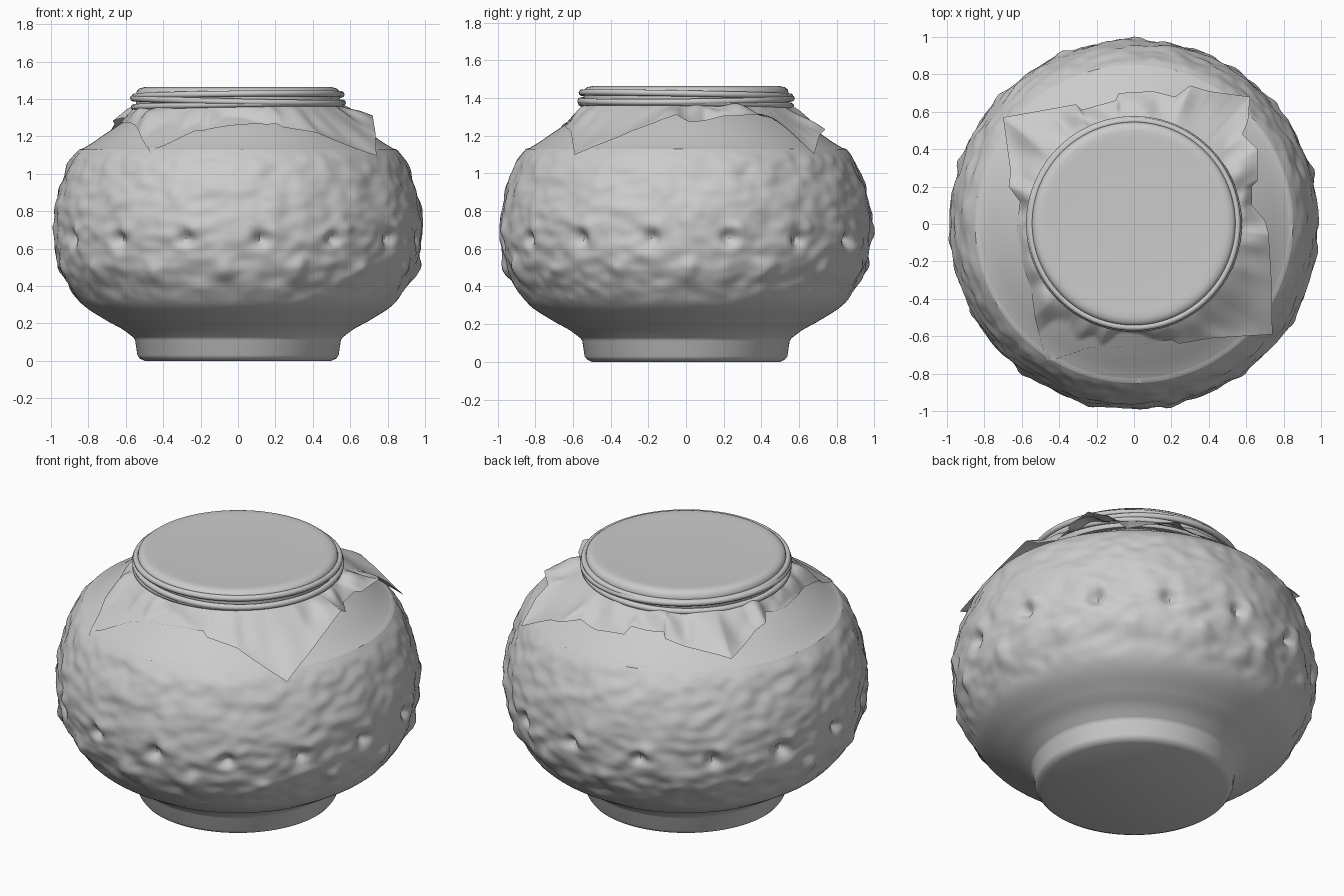
import bpy, bmesh
from math import sin, cos, pi, atan2, hypot, exp, radians
from mathutils import Vector, noise

if "Cube" in bpy.data.objects:
    bpy.data.objects.remove(bpy.data.objects["Cube"])


def add_object(name, bm, angle=40):
    bmesh.ops.recalc_face_normals(bm, faces=bm.faces)
    me = bpy.data.meshes.new(name)
    bm.to_mesh(me)
    bm.free()
    ob = bpy.data.objects.new(name, me)
    bpy.context.collection.objects.link(ob)
    bpy.ops.object.select_all(action='DESELECT')
    ob.select_set(True)
    bpy.context.view_layer.objects.active = ob
    bpy.ops.object.shade_smooth_by_angle(angle=radians(angle))
    return ob


def bridge(bm, rows, closed_rows=False):
    pairs = list(zip(rows, rows[1:]))
    if closed_rows:
        pairs.append((rows[-1], rows[0]))
    for a, b in pairs:
        n = len(a)
        for i in range(n):
            j = (i + 1) % n
            bm.faces.new((a[i], a[j], b[j], b[i]))


def smooth_profile(pts, steps):
    """Catmull-Rom through (r, z) points"""
    p = [Vector(q) for q in pts]
    p = [p[0]] + p + [p[-1]]
    out = []
    for k in range(1, len(p) - 2):
        a, b, c, d = p[k - 1:k + 3]
        for s in range(steps):
            t = s / steps
            out.append(0.5 * (2 * b + (c - a) * t + (2 * a - 5 * b + 4 * c - d) * t * t
                              + (3 * b - a - 3 * c + d) * t ** 3))
    return out + [p[-1]]


def lathe(name, profile, segs, relief=None):
    bm = bmesh.new()
    rows = []
    for r, z in profile:
        row = []
        for i in range(segs):
            a = 2 * pi * i / segs
            rr = r + (relief(a, z) if relief else 0)
            row.append(bm.verts.new((rr * cos(a), rr * sin(a), z)))
        rows.append(row)
    bridge(bm, rows)
    bm.faces.new(rows[0])
    bm.faces.new(rows[-1])
    return add_object(name, bm)


def ramp(x, a, b):
    t = min(1, max(0, (x - a) / (b - a)))
    return t * t * (3 - 2 * t)


# Jar body: hammered surface with two staggered rows of dimples
def relief(a, z):
    mask = ramp(z, 0.28, 0.4) * (1 - ramp(z, 1.06, 1.14))
    if mask == 0:
        return 0
    p = Vector((cos(a) * 6, sin(a) * 6, z * 8))
    d = 0.013 * noise.noise(p) + 0.011 * noise.noise(p * 2.1)
    for row_z, offset, depth, size in ((0.655, 0, -0.05, 0.04), (0.49, 12, 0.025, 0.05)):
        step = radians(24)
        da = (a - radians(13.6 + offset) + step / 2) % step - step / 2
        d += depth * exp(-(da * da + (z - row_z) ** 2) / (size * size))
        if offset == 0:
            d += 0.018 * exp(-((da - 0.05) ** 2 + (z - row_z - 0.05) ** 2) / 0.0025)
    return d * mask


foot = [(0.50, 0.0), (0.525, 0.012), (0.538, 0.03), (0.55, 0.11)]
belly = [(0.56, 0.125), (0.62, 0.17), (0.71, 0.22), (0.835, 0.305), (0.92, 0.43), (0.97, 0.56),
         (0.985, 0.72), (0.96, 0.90), (0.90, 1.06), (0.85, 1.13)]
shoulder = [(0.83, 1.135), (0.78, 1.165), (0.70, 1.22), (0.60, 1.285), (0.54, 1.32), (0.51, 1.35), (0.51, 1.38)]
shoulder_curve = smooth_profile(shoulder, 4)
body_curve = smooth_profile(belly, 13)
lathe("jar_body", foot + body_curve + shoulder_curve, 256, relief)

# Lid under the stretched cloth
lathe("lid", [(0.50, 1.33), (0.535, 1.335), (0.545, 1.35), (0.545, 1.425), (0.54, 1.445),
              (0.525, 1.457), (0.50, 1.463), (0.47, 1.461), (0.2, 1.46)], 96)


# Cord wound around the rim
def cord(name, z, major, tilt, phase):
    bm = bmesh.new()
    rows = []
    for i in range(96):
        a = 2 * pi * i / 96
        zc = z + tilt * sin(a + phase)
        row = []
        for k in range(10):
            b = 2 * pi * k / 10
            r = major + 0.017 * cos(b)
            row.append(bm.verts.new((r * cos(a), r * sin(a), zc + 0.017 * sin(b))))
        rows.append(row)
    bridge(bm, rows, True)
    add_object(name, bm)


cord("cord_top", 1.418, 0.553, 0.012, 2.6)
cord("cord_middle", 1.392, 0.560, 0.014, 5.2)
cord("cord_bottom", 1.365, 0.556, 0.012, 2.2)

# Cloth skirt: square hem, gathered under the cord
hem = [(0.74, -0.59, 1.10), (0.735, -0.3, 1.22), (0.72, -0.05, 1.31), (0.70, 0.02, 1.27),
       (0.63, 0.10, 1.28), (0.63, 0.20, 1.30), (0.66, 0.23, 1.30), (0.66, 0.40, 1.32),
       (0.58, 0.48, 1.28), (0.61, 0.55, 1.22), (0.62, 0.68, 1.10), (0.40, 0.71, 1.21),
       (0.30, 0.74, 1.23), (0.22, 0.68, 1.24), (0.10, 0.71, 1.23), (-0.08, 0.70, 1.24),
       (-0.10, 0.66, 1.28), (-0.28, 0.61, 1.27), (-0.31, 0.64, 1.25), (-0.70, 0.57, 1.21),
       (-0.66, 0.28, 1.27), (-0.67, 0.20, 1.28), (-0.61, 0.12, 1.30), (-0.63, -0.05, 1.26),
       (-0.60, -0.20, 1.27), (-0.55, -0.35, 1.26), (-0.53, -0.50, 1.22), (-0.47, -0.74, 1.09),
       (-0.23, -0.66, 1.17), (-0.18, -0.67, 1.22), (0.0, -0.65, 1.22), (0.20, -0.62, 1.27),
       (0.24, -0.64, 1.25), (0.42, -0.61, 1.22)]
upper = sorted((p[0], p[1]) for p in body_curve[-30:] + shoulder_curve)


def jar_height(r):
    for (r0, z0), (r1, z1) in zip(upper, upper[1:]):
        if r0 <= r <= r1 and r1 > r0:
            return z0 + (z1 - z0) * (r - r0) / (r1 - r0)
    return 0


bm = bmesh.new()
rows = [[] for _ in range(15)]
for p, q in zip(hem, hem[1:] + hem[:1]):
    p, q = Vector(p), Vector(q)
    n = max(2, int((q - p).length / 0.014))
    for s in range(n):
        edge = p.lerp(q, s / n)
        a = atan2(edge.y, edge.x)
        top = Vector((0.545 * cos(a), 0.545 * sin(a), 1.365))
        for k, row in enumerate(rows):
            t = k / (len(rows) - 1)
            v = top.lerp(edge, t)
            fold = noise.noise(Vector((cos(a) * 5, sin(a) * 5, t * 0.8)))
            v.z += 0.05 * fold * sin(pi * t) + 0.012 * fold * t
            v.z = max(v.z, jar_height(hypot(v.x, v.y)) + 0.008)
            row.append(bm.verts.new(v))
bridge(bm, rows)
add_object("cloth_skirt", bm, 60)
